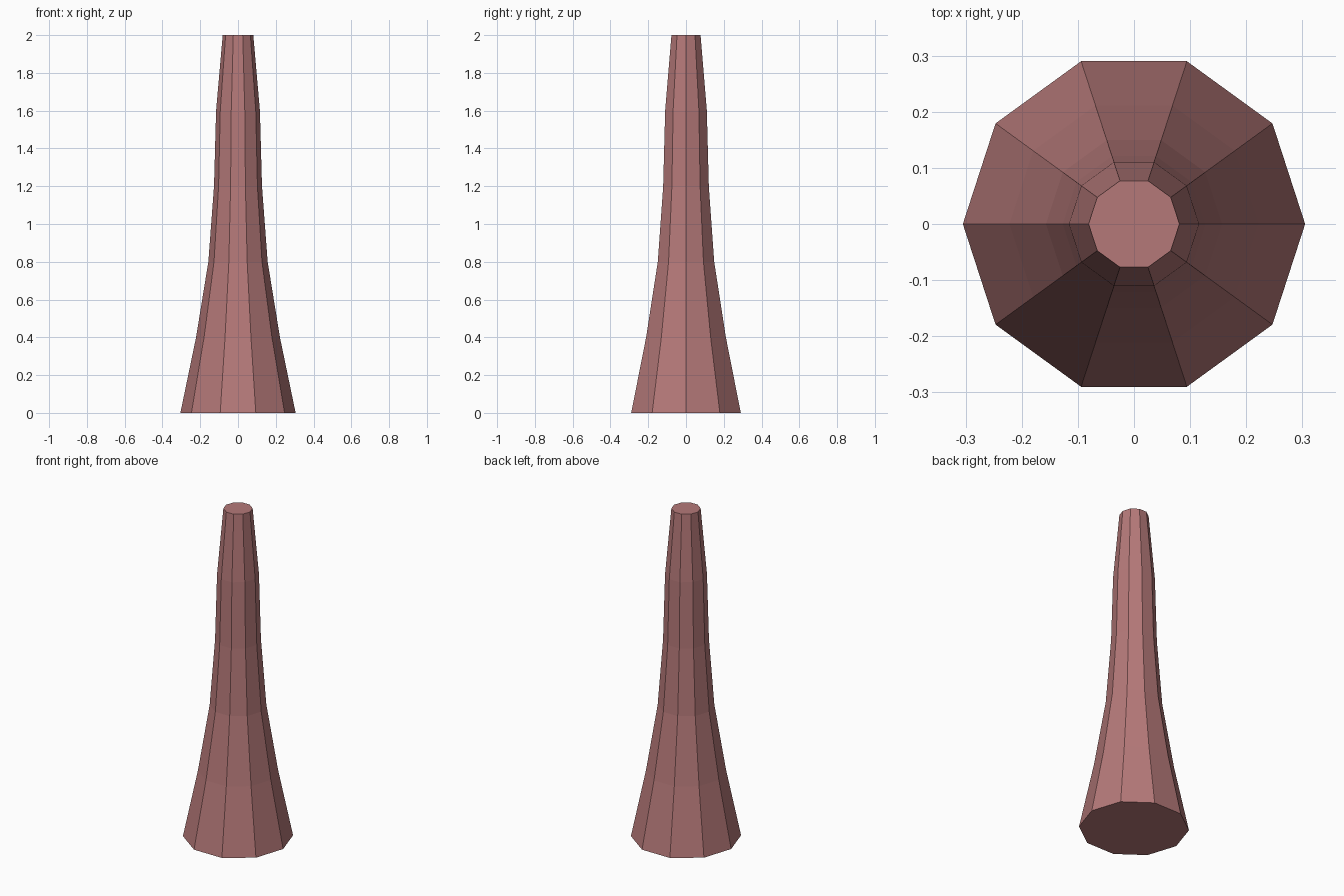
import bpy, bmesh
from math import cos, sin, tau

if "Cube" in bpy.data.objects:
    bpy.data.objects.remove(bpy.data.objects["Cube"])

SIDES = 10
# (radius, height) profile of the flared column
PROFILE = [(0.305, 0.0), (0.222, 0.4), (0.157, 0.8),
           (0.127, 1.2), (0.116, 1.6), (0.081, 2.0)]

bm = bmesh.new()
rings = [[bm.verts.new((r * cos(tau * i / SIDES), r * sin(tau * i / SIDES), z))
          for i in range(SIDES)] for r, z in PROFILE]

# side walls
for low, high in zip(rings, rings[1:]):
    for i in range(SIDES):
        j = (i + 1) % SIDES
        bm.faces.new((low[i], low[j], high[j], high[i]))

# end caps
bm.faces.new(rings[0][::-1])
bm.faces.new(rings[-1])

mesh = bpy.data.meshes.new("flared_column")
bm.to_mesh(mesh)
bm.free()

# dusty red material
mat = bpy.data.materials.new("dusty_red")
mat.diffuse_color = (0.46, 0.19, 0.19, 1)
mat.use_nodes = True
mat.node_tree.nodes["Principled BSDF"].inputs["Base Color"].default_value = mat.diffuse_color
mesh.materials.append(mat)

column = bpy.data.objects.new("flared_column", mesh)
bpy.context.collection.objects.link(column)
